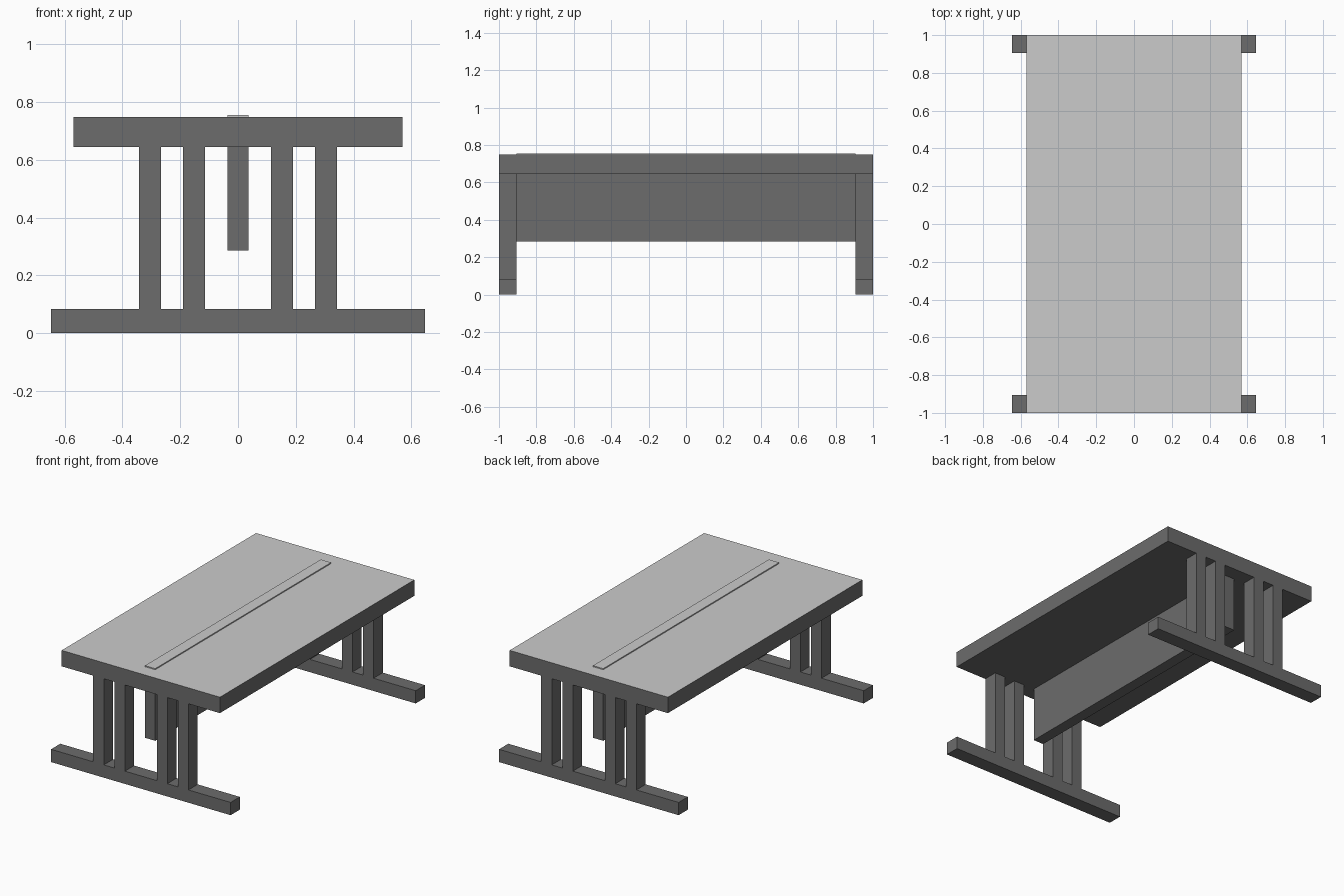
import bpy

if "Cube" in bpy.data.objects:
    bpy.data.objects.remove(bpy.data.objects["Cube"])

# Dark frame material; the light top surfaces use the plain grey
dark = bpy.data.materials.new("dark_grey")
dark.diffuse_color = (0.15, 0.15, 0.15, 1)
dark.use_nodes = True
dark.node_tree.nodes["Principled BSDF"].inputs["Base Color"].default_value = dark.diffuse_color
light = bpy.data.materials.new("light_grey")


def box(name, x, y, z, mat=dark):
    """Flat-faced box spanning the given (min, max) ranges."""
    bpy.ops.mesh.primitive_cube_add(size=1)
    ob = bpy.context.object
    ob.name = name
    ob.location = [(a + b) / 2 for a, b in (x, y, z)]
    ob.scale = [b - a for a, b in (x, y, z)]
    bpy.ops.object.transform_apply(location=True, rotation=False, scale=True)
    ob.data.materials.append(mat)
    return ob


# Thick dark table top with a light upper face
top = box("table_top", (-0.57, 0.57), (-1, 1), (0.644, 0.748))
top.data.materials.append(light)
for face in top.data.polygons:
    if face.normal.z > 0.5:
        face.material_index = 1

# Deep centre beam below, light raised strip above
box("centre_beam", (-0.037, 0.037), (-0.905, 0.905), (0.285, 0.644))
box("centre_strip", (-0.037, 0.037), (-0.905, 0.905), (0.748, 0.755), light)

# Trestle at each end: one long foot and two pairs of posts
for end, y in (("front", (-1, -0.905)), ("back", (0.905, 1))):
    box(f"{end}_foot", (-0.647, 0.647), y, (0, 0.083))
    for side, s in (("left", -1), ("right", 1)):
        for pos, c in (("inner", 0.153), ("outer", 0.305)):
            box(f"{end}_{side}_{pos}_post",
                (s * c - 0.038, s * c + 0.038), y, (0.083, 0.644))
